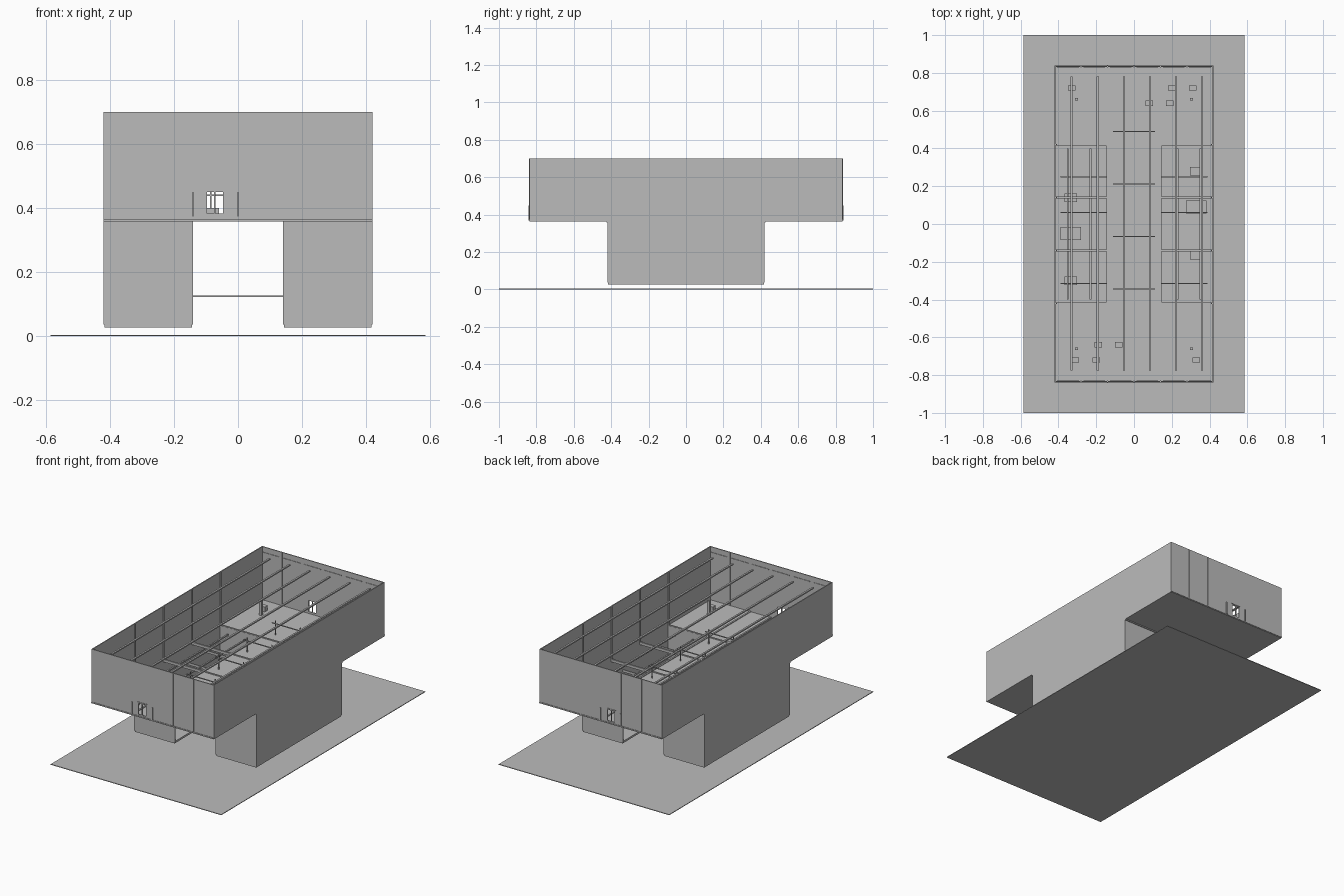
import bpy

cube = bpy.data.objects.get("Cube")
if cube:
    bpy.data.objects.remove(cube, do_unlink=True)

grey = bpy.data.materials.new("plain_grey")
grey.use_nodes = True
GREY = (0.5, 0.5, 0.5, 1)
grey.diffuse_color = GREY
grey.node_tree.nodes["Principled BSDF"].inputs["Base Color"].default_value = GREY


def box(name, x, y, z):
    """Box spanning the given (low, high) ranges."""
    bpy.ops.mesh.primitive_cube_add(size=1, location=[sum(r) / 2 for r in (x, y, z)])
    ob = bpy.context.object
    ob.name = name
    ob.scale = [r[1] - r[0] for r in (x, y, z)]
    bpy.ops.object.transform_apply(location=False, rotation=False, scale=True)
    ob.data.materials.append(grey)
    return ob


def around(c, w):
    return (c - w / 2, c + w / 2)


def span(a, b):
    return (min(a, b), max(a, b))


W, L, BAY = 0.42, 0.837, 0.14      # half width, half length, grid bay
LEG = 3 * BAY                      # half length of the lower blocks
FLOOR, TOP, T = 0.37, 0.70, 0.006  # upper floor, wall top, wall thickness

# Ground sheet
box("ground", (-0.585, 0.585), (-1, 1), (0, 0.004))

# Upper storey floor: end bays full width, narrow strip between the open wells
for side in (-1, 1):
    box("end_floor", (-W, W), span(side * LEG, side * L), (FLOOR - 0.006, FLOOR))
box("centre_floor", (-BAY, BAY), (-LEG, LEG), (FLOOR - 0.006, FLOOR))

# Upper side walls
for side in (-1, 1):
    x = span(side * W, side * (W - T))
    box("side_wall", x, (-L, L), (FLOOR - 0.006, TOP))
    for y in (-LEG, -BAY, BAY, LEG):
        box("side_mullion", around(side * (W - T), 0.012), around(y, 0.006), (FLOOR, TOP))

# Upper end walls, each with a door opening
DOOR_X, DOOR_Z = (-0.097, -0.047), (0.382, 0.45)
for side in (-1, 1):
    y = span(side * L, side * (L - T))
    box("end_wall_a", (-W, DOOR_X[0]), y, (FLOOR - 0.006, TOP))
    box("end_wall_b", (DOOR_X[1], W), y, (FLOOR - 0.006, TOP))
    box("door_head", DOOR_X, y, (DOOR_Z[1], TOP))
    box("door_sill", DOOR_X, y, (FLOOR - 0.006, DOOR_Z[0]))
    box("door_post", around(-0.073, 0.005), y, DOOR_Z)
    box("door_lintel", (-0.105, -0.04), around(side * L, 0.006), around(0.457, 0.004))
    box("base_trim", (-W, W), around(side * L, 0.006), around(FLOOR, 0.006))
    for i in range(-2, 3):
        box("end_mullion", around(i * BAY, 0.005), around(side * (L - T / 2), 0.009), (FLOOR, TOP))
    for x in (-BAY, 0):
        box("entry_post", around(x, 0.006), around(side * L, 0.012), (FLOOR, 0.45))
    # Short rails between mullions, near the top
    for i in range(-3, 3):
        box("end_rail", around((i + 0.5) * BAY, 0.115), around(side * (L - T), 0.006),
            around(0.665, 0.005))

# Long roof rails
for i in range(6):
    box("roof_rail", around(-0.33 + i * 0.138, 0.011), (-0.775, 0.78), around(0.665, 0.008))

# Floor beams on the grid
for y in (-LEG, -BAY, BAY, LEG):
    box("cross_beam", (-W, W), around(y, 0.01), (FLOOR - 0.012, FLOOR + 0.004))
for x in (-BAY, 0, BAY):
    box("long_beam", around(x, 0.01), (-L, L), (FLOOR - 0.006, FLOOR + 0.004))

# Two lower blocks, open to the storey above
for side in (-1, 1):
    inner, outer = side * BAY, side * W
    x = span(inner, outer)
    box("block_floor", x, (-LEG, LEG), (0.036, 0.042))
    box("block_foot", span(inner + side * 0.004, outer - side * 0.004),
        (-LEG + 0.004, LEG - 0.004), (0.027, 0.036))
    box("block_outer_wall", span(outer, outer - side * T), (-LEG, LEG), (0.04, FLOOR))
    box("block_inner_wall", span(inner, inner + side * T), (-LEG, LEG), (0.16, FLOOR))
    for end in (-1, 1):
        box("block_end_wall", x, span(end * LEG, end * (LEG - T)), (0.04, FLOOR))
    for y in (-BAY, BAY):
        box("inner_post", around(inner + side * 0.003, T), around(y, T), (0.04, 0.16))
    # Rails and partitions inside the wells
    for y in (-0.315, 0.06, 0.25):
        box("well_partition", span(inner, side * 0.39), around(y, 0.006), (0.27, 0.285))
    for px in (0.23, 0.35):
        box("well_rail", around(side * px, 0.009), (-0.4, 0.4), around(0.335, 0.008))

# Link plate between the blocks
box("link_plate", (-BAY, BAY), (-0.1, 0.1), (0.122, 0.127))

# Thin hanging bars over the centre strip
for y in (-0.345, -0.067, 0.211, 0.489):
    box("centre_bar", (-0.11, 0.11), around(y, 0.005), around(0.44, 0.005))
    for x in (-0.085, 0.085):
        box("bar_post", around(x, 0.005), around(y, 0.005), (FLOOR, 0.46))

# Small furniture on the end floors
for sx, sy in ((-0.33, 0.72), (0.2, 0.72), (0.31, 0.72), (0.08, 0.64), (0.19, 0.64)):
    for s in (-1, 1):
        box("small_table", around(s * sx, 0.04), around(s * sy, 0.028), (FLOOR, 0.4))
for sx in (-0.305, 0.305):
    for sy in (-0.66, 0.66):
        box("stand", around(sx, 0.016), around(sy, 0.014), (FLOOR, 0.46))

# Larger furniture in the lower blocks
for sx, sy, w, d in ((-0.335, -0.05, 0.11, 0.07), (0.33, 0.09, 0.11, 0.07),
                     (-0.335, 0.14, 0.065, 0.045), (-0.335, -0.3, 0.065, 0.045),
                     (0.33, 0.28, 0.065, 0.045), (0.33, -0.165, 0.065, 0.045)):
    box("lower_table", around(sx, w), around(sy, d), (0.042, 0.08))
